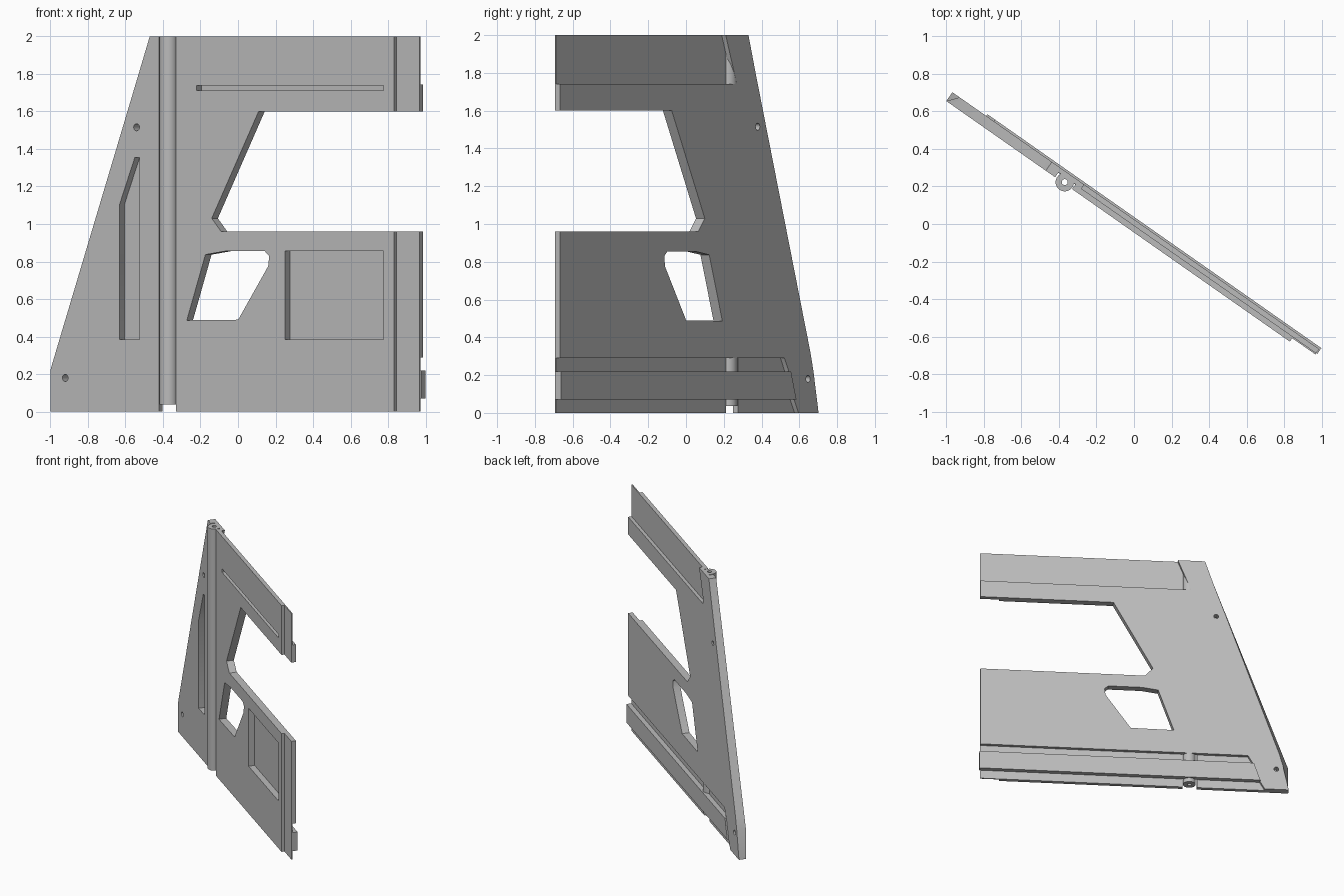
import bpy, bmesh, math

if "Cube" in bpy.data.objects:
    bpy.data.objects.remove(bpy.data.objects["Cube"])

ANGLE = math.radians(-35)
FRONT, BACK, FLOOR = -0.037, 0.02, -0.006   # depths through the panel

grey = bpy.data.materials.new("panel grey")
grey.diffuse_color = (0.5, 0.5, 0.5, 1)
grey.use_nodes = True
grey.node_tree.nodes["Principled BSDF"].inputs["Base Color"].default_value = grey.diffuse_color


def prism(name, front, v0, v1, back=None):
    """Solid between a front outline and a back outline, points are (along, height)."""
    back = back or front
    bm = bmesh.new()
    a = [bm.verts.new((u, v0, z)) for u, z in front]
    b = [bm.verts.new((u, v1, z)) for u, z in back]
    bm.faces.new(a)
    bm.faces.new(b[::-1])
    n = len(a)
    for i in range(n):
        bm.faces.new((a[i], b[i], b[(i + 1) % n], a[(i + 1) % n]))
    bmesh.ops.recalc_face_normals(bm, faces=bm.faces)
    me = bpy.data.meshes.new(name)
    bm.to_mesh(me)
    bm.free()
    me.materials.append(grey)
    ob = bpy.data.objects.new(name, me)
    bpy.context.collection.objects.link(ob)
    return ob


def rect(u0, u1, z0, z1):
    return [(u0, z0), (u1, z0), (u1, z1), (u0, z1)]


def circle(u, z, r, n):
    return [(u + r * math.cos(2 * math.pi * i / n), z + r * math.sin(2 * math.pi * i / n))
            for i in range(n)]


def cylinder(name, u, v, z0, z1, r, n=32):
    bpy.ops.mesh.primitive_cylinder_add(vertices=n, radius=r, depth=z1 - z0,
                                        location=(u, v, (z0 + z1) / 2))
    ob = bpy.context.object
    ob.name = name
    ob.data.transform(ob.matrix_world)
    ob.location = (0, 0, 0)
    ob.data.materials.append(grey)
    return ob


def cut(target, cutter):
    cutter.hide_render = True
    mod = target.modifiers.new("cut", 'BOOLEAN')
    mod.operation, mod.solver, mod.object = 'DIFFERENCE', 'EXACT', cutter
    bpy.context.view_layer.objects.active = target
    bpy.ops.object.modifier_apply(modifier=mod.name)
    bpy.data.objects.remove(cutter)


# main panel: sloping left edge, bevelled towards the back
right = [(1.19, 2), (1.19, 0)]
front_outline = [(-1.195, 0), (-1.195, 0.22), (-1.159, 0.32), (-0.624, 1.79), (-0.548, 2)] + right
back_outline = [(-1.195, 0), (-1.148, 0.22), (-1.12, 0.32), (-0.617, 1.79), (-0.548, 2)] + right
panel = prism("panel", front_outline, FRONT, BACK, back_outline)

# openings that pass right through
through = [
    [(1.3, 0.96), (1.3, 1.6), (0.16, 1.6), (-0.145, 1.03), (-0.084, 0.96)],
    [(-0.307, 0.487), (0.027, 0.49), (0.222, 0.775), (0.229, 0.83), (0.2, 0.855),
     (-0.06, 0.855), (-0.186, 0.837)],
    circle(-0.634, 1.515, 0.019, 16),
    circle(-1.098, 0.18, 0.019, 16),
]
for outline in through:
    cut(panel, prism("opening", outline, -0.2, 0.2))

# front pockets and the recessed strip at the right end
cut(panel, prism("pocket", [(-0.744, 0.385), (-0.615, 0.385), (-0.615, 1.355), (-0.645, 1.355),
                            (-0.744, 1.105)], -0.2, 0.008))
cut(panel, prism("pocket", rect(0.331, 0.972, 0.385, 0.855), -0.2, 0.01))
cut(panel, prism("slot", rect(-0.243, 0.972, 1.71, 1.738), -0.2, 0.008))
cut(panel, prism("strip", rect(1.04, 1.3, -0.1, 2.1), -0.2, -0.015))

# back channels along the top and bottom
cut(panel, prism("top_channel", [(1.3, 1.742), (1.3, 2.1), (-0.3, 2.1), (-0.338, 2), (-0.44, 1.742)],
                 FLOOR, 0.2))
cut(panel, prism("bottom_channel", [(1.3, -0.1), (1.3, 0.29), (-0.88, 0.29), (-0.92, 0.22),
                                    (-0.97, 0.07), (-1.01, 0), (-1.05, -0.1)], FLOOR, 0.2))
# groove that holds the hinge post
cut(panel, prism("groove", rect(-0.487, -0.377, -0.1, 2.1), -0.2, FLOOR + 0.0005))

# rail inside the bottom channel
rail = prism("rail", [(1.197, 0.07), (1.197, 0.22), (-0.925, 0.22), (-0.975, 0.07)],
             FLOOR - 0.001, 0.031)

# hinge post with a bore in it
post = cylinder("hinge_post", -0.43, -0.029, 0.037, 2.0, 0.049)
cut(post, cylinder("bore", -0.43, -0.029, -0.1, 2.1, 0.016, 16))

for ob in (panel, rail, post):
    ob.rotation_euler.z = ANGLE
    bpy.ops.object.select_all(action='DESELECT')
    ob.select_set(True)
    bpy.context.view_layer.objects.active = ob
    bpy.ops.object.shade_smooth_by_angle(angle=math.radians(30))
